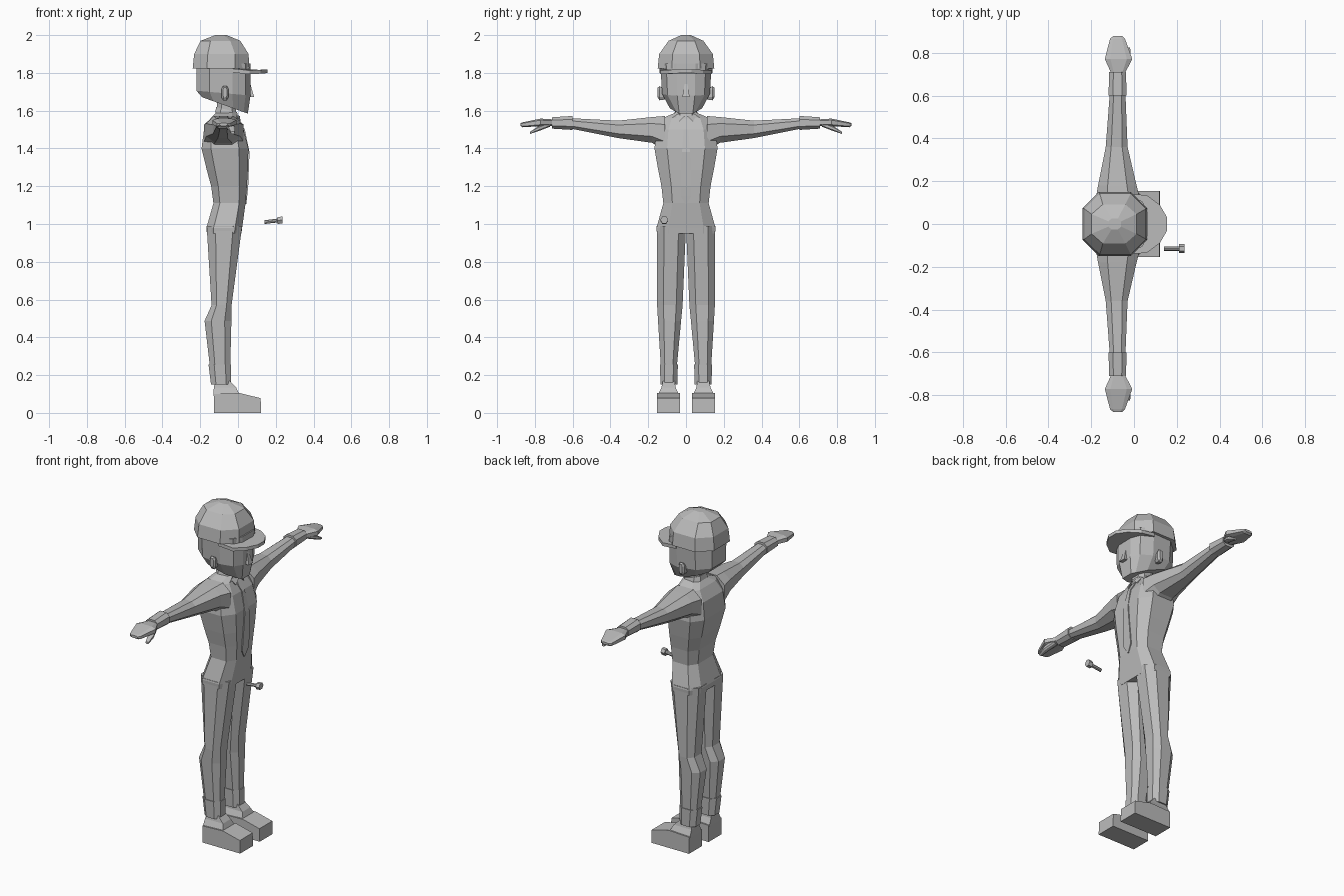
import bpy, bmesh, math
from mathutils import Vector

grey = bpy.data.materials.new("plain_grey")
grey.diffuse_color = (0.5, 0.5, 0.5, 1)


def loft(name, rings):
    """Skin equal-length point rings and cap both ends."""
    bm = bmesh.new()
    vs = [[bm.verts.new(p) for p in r] for r in rings]
    n = len(rings[0])
    for a, b in zip(vs, vs[1:]):
        for i in range(n):
            bm.faces.new((a[i], a[(i + 1) % n], b[(i + 1) % n], b[i]))
    bm.faces.new(vs[0][::-1])
    bm.faces.new(vs[-1])
    bmesh.ops.recalc_face_normals(bm, faces=bm.faces)
    me = bpy.data.meshes.new(name)
    bm.to_mesh(me)
    bm.free()
    me.materials.append(grey)
    ob = bpy.data.objects.new(name, me)
    bpy.context.collection.objects.link(ob)
    return ob


def oct2(a0, a1, b0, b1, k=0.55):
    """Eight-sided section filling a box."""
    ca, cb, ra, rb = (a0 + a1) / 2, (b0 + b1) / 2, (a1 - a0) / 2, (b1 - b0) / 2
    unit = [(1, -k), (1, k), (k, 1), (-k, 1), (-1, k), (-1, -k), (-k, -1), (k, -1)]
    return [(ca + u * ra, cb + v * rb) for u, v in unit]


def zring(z, x0, x1, y0, y1, k=0.55):
    return [(x, y, z) for x, y in oct2(x0, x1, y0, y1, k)]


def yring(y, x0, x1, z0, z1, k=0.55):
    return [(x, y, z) for x, z in oct2(x0, x1, z0, z1, k)]


def box_ring(z, x0, x1, y0, y1):
    return [(x0, y0, z), (x1, y0, z), (x1, y1, z), (x0, y1, z)]


# torso
loft("torso", [zring(z, a, b, -w, w, 0.6) for z, a, b, w in [
    (0.95, -0.165, 0.018, 0.154), (0.98, -0.167, 0.022, 0.156), (1.11, -0.13, 0.04, 0.12),
    (1.20, -0.142, 0.047, 0.13), (1.285, -0.165, 0.052, 0.147), (1.40, -0.193, 0.055, 0.167),
    (1.50, -0.18, 0.03, 0.155), (1.56, -0.145, -0.005, 0.125), (1.59, -0.115, -0.01, 0.055)]])

# neck and collar
loft("neck", [zring(1.55, -0.11, -0.01, -0.05, 0.05), zring(1.66, -0.11, -0.01, -0.05, 0.05)])
loft("collar", [[(x, y, z - 0.25 * (x + 0.06)) for x, y, z in zring(z, a, b, -w, w)]
                for z, a, b, w in [(1.575, -0.122, 0.002, 0.062), (1.605, -0.115, -0.005, 0.054)]])

# tie, a thin strip down the chest
tie = [(1.56, 0.0, 0.012), (1.53, 0.018, 0.018), (1.50, 0.036, 0.012), (1.38, 0.061, 0.021),
       (1.20, 0.054, 0.03), (1.15, 0.049, 0.03), (1.105, 0.044, 0.003)]
loft("tie", [[(x, -w, z), (x, w, z), (x - 0.009, w, z), (x - 0.009, -w, z)] for z, x, w in tie])


# head, with a jaw ring that slopes down to the chin
def mirrored(half):
    return half + [(x, -y, z) for x, y, z in reversed(half)]


skull = [(0.066, 0.05), (0.04, 0.105), (-0.03, 0.136), (-0.15, 0.132), (-0.22, 0.07)]
jaw = [(0.052, 0.036), (0.03, 0.05), (-0.025, 0.085), (-0.13, 0.10), (-0.19, 0.06)]
loft("head", [mirrored([(x, y, 1.585 + 0.36 * (0.05 - x)) for x, y in jaw]),
              mirrored([(x, y * 0.93, 1.68 + 0.09 * (0.066 - x)) for x, y in skull]),
              mirrored([(x, y, 1.85) for x, y in skull])])
loft("nose", [box_ring(1.672, 0.05, 0.086, -0.02, 0.02), box_ring(1.69, 0.05, 0.08, -0.016, 0.016),
              box_ring(1.74, 0.05, 0.066, -0.008, 0.008)])

# cap and brim
loft("cap", [zring(z, a, b, -w, w, k) for z, a, b, w, k in [
    (1.822, -0.24, 0.06, 0.15, 0.5), (1.90, -0.232, 0.056, 0.142, 0.5),
    (1.97, -0.198, 0.012, 0.092, 0.5), (2.0, -0.12, -0.06, 0.025, 0.5)]])
brim = [(-0.03, 0.14), (0.06, 0.135), (0.12, 0.09), (0.155, 0.03)]
loft("cap_brim", [[(x, y, z - 0.12 * (x + 0.03) - 1.0 * y * y) for x, y, z in
                   mirrored([(x, y, z0) for x, y in brim])] for z0 in (1.822, 1.842)])

for s, side in ((1, "left"), (-1, "right")):
    # ears
    loft(side + "_ear", [yring(s * y, a, b, c, d) for y, a, b, c, d in [
        (0.105, -0.085, -0.055, 1.66, 1.71), (0.14, -0.088, -0.05, 1.655, 1.73),
        (0.15, -0.08, -0.058, 1.67, 1.722)]])

    # collar points
    loft(side + "_collar_point", [[(x, s * 0.005, 1.572), (x + 0.004, s * 0.038, 1.54),
                                   (x - 0.022, s * 0.055, 1.578)] for x in (0.002, 0.01)])

    # sleeves and cuffs
    loft(side + "_arm", [yring(s * y, a, b, c, d, 0.5) for y, a, b, c, d in [
        (0.11, -0.18, 0.03, 1.39, 1.572), (0.18, -0.168, 0.012, 1.43, 1.566),
        (0.36, -0.132, -0.03, 1.455, 1.547), (0.61, -0.113, -0.04, 1.505, 1.56)]])
    loft(side + "_arm_cuff", [yring(s * y, a, b, c, d, 0.5) for y, a, b, c, d in [
        (0.60, -0.119, -0.034, 1.498, 1.572), (0.71, -0.116, -0.038, 1.505, 1.565)]])

    # hand and thumb
    loft(side + "_hand", [yring(s * y, a, b, c, d, 0.6) for y, a, b, c, d in [
        (0.69, -0.10, -0.05, 1.52, 1.553), (0.77, -0.136, -0.008, 1.518, 1.558),
        (0.865, -0.112, -0.042, 1.512, 1.538), (0.877, -0.098, -0.055, 1.52, 1.534)]])
    loft(side + "_thumb", [yring(s * y, a, b, c, d) for y, a, b, c, d in [
        (0.72, -0.07, -0.035, 1.515, 1.54), (0.78, -0.05, -0.015, 1.492, 1.518),
        (0.825, -0.037, -0.018, 1.477, 1.489)]])

    # legs with turn-ups
    loft(side + "_leg", [zring(z, a, b, s * c, s * d, 0.5) for z, a, b, c, d in [
        (0.99, -0.166, 0.022, 0.0, 0.155), (0.57, -0.14, -0.034, 0.018, 0.153),
        (0.487, -0.177, -0.035, 0.026, 0.148), (0.24, -0.148, -0.041, 0.049, 0.133)]])
    loft(side + "_leg_cuff", [zring(z, a, b, s * c, s * d, 0.5) for z, a, b, c, d in [
        (0.255, -0.156, -0.036, 0.043, 0.138), (0.15, -0.143, -0.037, 0.046, 0.135)]])

    # ankle and shoe
    loft(side + "_ankle", [box_ring(z, a, b, s * c, s * d) for z, a, b, c, d in [
        (0.09, -0.13, 0.01, 0.034, 0.152), (0.135, -0.128, -0.01, 0.055, 0.13),
        (0.17, -0.12, -0.045, 0.06, 0.122)]])
    shoe = [(-0.128, 0), (0.122, 0), (0.12, 0.078), (0.07, 0.09), (0.01, 0.105), (-0.128, 0.1)]
    loft(side + "_shoe", [[(x, s * y, z) for x, z in shoe] for y in (0.032, 0.154)])


# loose bolt floating in front
def bolt_part(name, x0, x1, r, n):
    loft(name, [[(x, -0.115 + r * math.cos(i * math.tau / n),
                  1.01 + 0.12 * (x - 0.14) + r * math.sin(i * math.tau / n))
                 for i in range(n)] for x in (x0, x1)])


bolt_part("bolt_shaft", 0.14, 0.215, 0.010, 8)
bolt_part("bolt_head", 0.21, 0.235, 0.021, 6)
